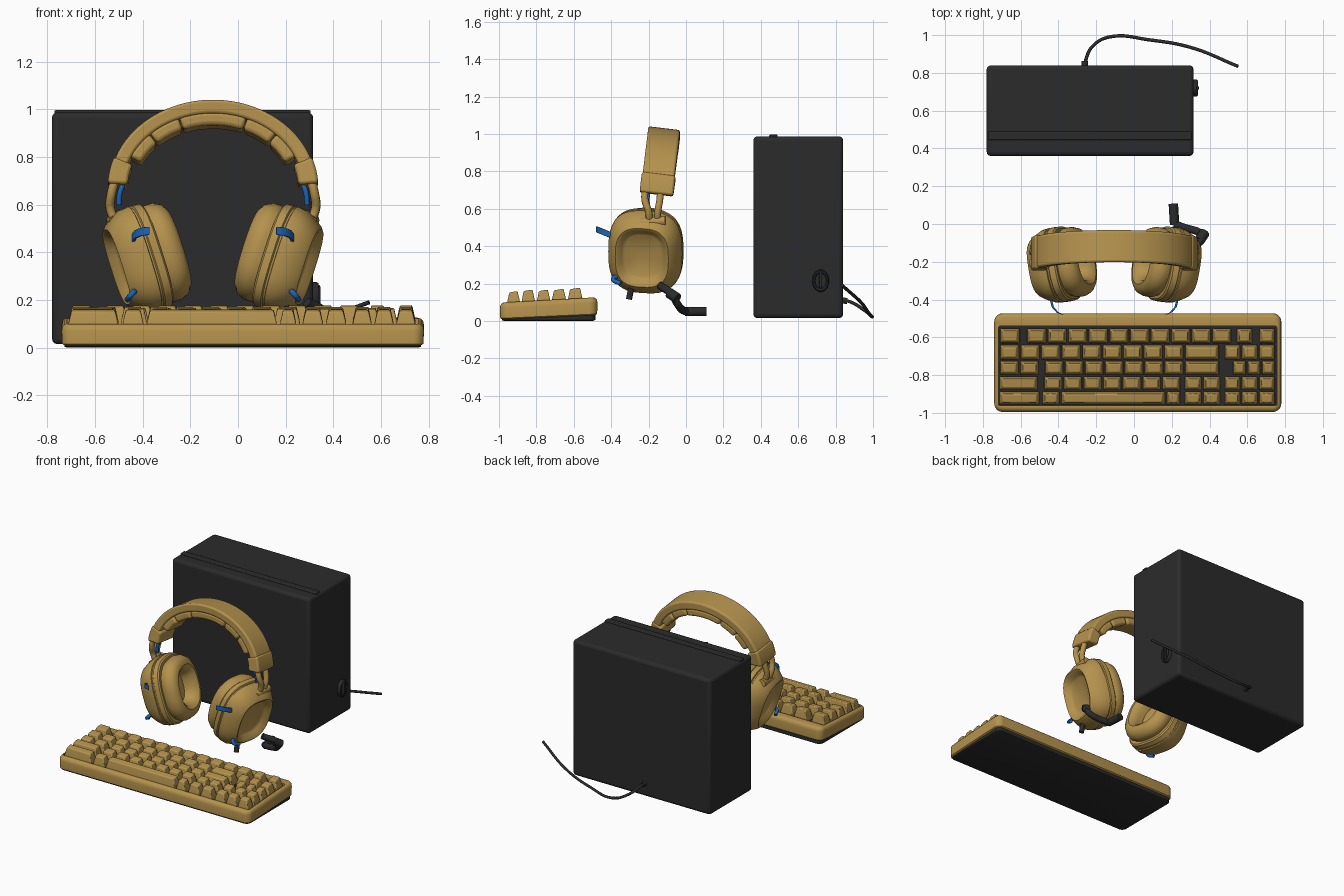
import bpy, bmesh, math
from mathutils import Vector as V

if "Cube" in bpy.data.objects:
    bpy.data.objects.remove(bpy.data.objects["Cube"])

def material(name, rgb):
    m = bpy.data.materials.new(name)
    m.diffuse_color = (*rgb, 1)
    m.use_nodes = True
    m.node_tree.nodes["Principled BSDF"].inputs["Base Color"].default_value = m.diffuse_color
    return m

GOLD = material("mustard_gold", (0.46, 0.29, 0.075))
DARK = material("charcoal", (0.024, 0.024, 0.025))
BLUE = material("blue", (0.012, 0.13, 0.48))
XC = -0.105                      # headset centre line

def finish(name, bm, mats, bevel=0, seg=2, angle=35):
    bmesh.ops.recalc_face_normals(bm, faces=bm.faces)
    me = bpy.data.meshes.new(name)
    bm.to_mesh(me)
    bm.free()
    ob = bpy.data.objects.new(name, me)
    bpy.context.collection.objects.link(ob)
    for m in mats:
        me.materials.append(m)
    if bevel:
        b = ob.modifiers.new("bevel", 'BEVEL')
        b.width, b.segments, b.limit_method = bevel, seg, 'ANGLE'
    bpy.ops.object.select_all(action='DESELECT')
    ob.select_set(True)
    bpy.context.view_layer.objects.active = ob
    bpy.ops.object.shade_smooth_by_angle(angle=math.radians(angle))
    return ob

def loft(bm, loops):
    """Skin closed loops of equal length, with capped ends; returns the end cap."""
    rings = [[bm.verts.new(p) for p in lp] for lp in loops]
    n = len(rings[0])
    for a, b in zip(rings, rings[1:]):
        for i in range(n):
            bm.faces.new((a[i], a[(i + 1) % n], b[(i + 1) % n], b[i]))
    bm.faces.new(rings[0])
    return bm.faces.new(rings[-1])

def box(name, x0, x1, y0, y1, z0, z1, mat, bevel):
    bm = bmesh.new()
    loft(bm, [[(x0, y0, z), (x1, y0, z), (x1, y1, z), (x0, y1, z)] for z in (z0, z1)])
    return finish(name, bm, [mat], bevel, 3)

def tube(name, pts, r, mat, smooth=True):
    cu = bpy.data.curves.new(name, 'CURVE')
    cu.dimensions, cu.bevel_depth, cu.bevel_resolution = '3D', r, 3
    cu.use_fill_caps = True
    if smooth:
        sp = cu.splines.new('BEZIER')
        sp.bezier_points.add(len(pts) - 1)
        for bp, p in zip(sp.bezier_points, pts):
            bp.co = p
            bp.handle_left_type = bp.handle_right_type = 'AUTO'
    else:
        sp = cu.splines.new('POLY')
        sp.points.add(len(pts) - 1)
        for bp, p in zip(sp.points, pts):
            bp.co = (*p, 1)
    cu.materials.append(mat)
    ob = bpy.data.objects.new(name, cu)
    bpy.context.collection.objects.link(ob)
    bpy.ops.object.select_all(action='DESELECT')
    ob.select_set(True)
    bpy.context.view_layer.objects.active = ob
    bpy.ops.object.convert(target='MESH')
    bpy.ops.object.shade_smooth_by_angle(angle=math.radians(45))

# ---- computer case, front lip, knob and cable
box("computer_case", -0.78, 0.315, 0.36, 0.84, 0.015, 0.987, DARK, 0.022)
box("case_top_strip", -0.77, 0.305, 0.445, 0.49, 0.97, 0.996, DARK, 0.006)
bm = bmesh.new()
def oval(x, k, n=28):
    return [(x, 0.72 + 0.045 * k * math.cos(i * math.tau / n),
             0.215 + 0.06 * k * math.sin(i * math.tau / n)) for i in range(n)]
loft(bm, [oval(0.305, 1), oval(0.33, 1), oval(0.338, 0.9), oval(0.336, 0.75), oval(0.328, 0.65)])
finish("case_knob", bm, [DARK])
box("knob_bar", 0.32, 0.345, 0.712, 0.728, 0.175, 0.262, DARK, 0.005)
tube("power_cable", [(-0.26, 0.83, 0.11), (-0.255, 0.87, 0.105), (-0.21, 0.95, 0.06),
     (-0.12, 0.992, 0.025), (0.08, 0.975, 0.045), (0.3, 0.935, 0.1), (0.55, 0.835, 0.19)], 0.009, DARK)
tube("cable_plug", [(-0.26, 0.83, 0.11), (-0.26, 0.862, 0.107)], 0.017, DARK, False)

# ---- keyboard body: rounded tray, dark well floor
def rrect(x0, x1, y0, y1, r, z, slope, n=6):
    out = []
    for cx, cy, a0 in ((x1 - r, y1 - r, 0), (x0 + r, y1 - r, 90), (x0 + r, y0 + r, 180), (x1 - r, y0 + r, 270)):
        for i in range(n + 1):
            a = math.radians(a0 + 90 * i / n)
            x, y = cx + r * math.cos(a), cy + r * math.sin(a)
            out.append((x, y, z + slope * (y + 1)))
    return out

def ring(inset, z, slope):
    return rrect(-0.74 + inset, 0.78 - inset, -0.995 + inset, -0.473 - inset, max(0.045 - inset, 0.008), z, slope)
bm = bmesh.new()
well = lambda z: rrect(-0.718, 0.757, -0.962, -0.54, 0.012, z, 0.055)
floor = loft(bm, [ring(0.015, 0.006, 0.045), ring(0.002, 0.014, 0.045), ring(0, 0.07, 0.05), ring(0.003, 0.084, 0.055),
                  ring(0.011, 0.094, 0.055), ring(0.022, 0.098, 0.055), well(0.097), well(0.07)])
floor.material_index = 1
finish("keyboard_body", bm, [GOLD, DARK])
bm = bmesh.new()
loft(bm, [ring(0.022, 0, 0.001), ring(0.012, 0.004, 0.003), ring(0.012, 0.009, 0.045)])
finish("keyboard_base", bm, [DARK])

# ---- keycaps: tapered blocks, row by row
def spread(x0, x1, n, gap=0.008):
    w = (x1 - x0) / n
    return [(x0 + i * w + gap / 2, x0 + (i + 1) * w - gap / 2) for i in range(n)]
pad = spread(0.545, 0.75, 2)
rows = [  # front y, back y, top height, key spans
    (-0.632, -0.552, 0.178, spread(-0.713, -0.6, 1) + spread(-0.57, 0.52, 10) + spread(0.54, 0.63, 1) + spread(0.66, 0.75, 1)),
    (-0.718, -0.640, 0.172, spread(-0.713, 0.265, 9) + [(0.27, 0.45)] + spread(0.475, 0.75, 3)),
    (-0.798, -0.724, 0.168, spread(-0.713, -0.5, 2) + spread(-0.475, 0.265, 7) + [(0.27, 0.45)] + spread(0.52, 0.75, 3)),
    (-0.880, -0.806, 0.168, [(-0.713, -0.51)] + spread(-0.48, 0.25, 7) + spread(0.265, 0.46, 2) + spread(0.475, 0.75, 3)),
    (-0.957, -0.886, 0.160, [(-0.713, -0.5)] + spread(-0.49, -0.39, 1) + [(-0.385, 0.165)] + spread(0.17, 0.25, 1)
     + spread(0.265, 0.46, 2) + spread(0.475, 0.75, 3))]
bm = bmesh.new()
for y0, y1, zt, spans in rows:
    zb = 0.072 + 0.055 * (y0 + 1)
    for x0, x1 in spans:
        c = lambda i, f, b, z, dz: [(x0 + i, y0 + f, z - dz), (x1 - i, y0 + f, z - dz), (x1 - i, y1 - b, z), (x0 + i, y1 - b, z)]
        loft(bm, [c(0, 0, 0, zb, 0), c(0.003, 0.002, 0.002, zb + 0.03, 0), c(0.015, 0.012, 0.015, zt, 0.008)])
finish("keycaps", bm, [GOLD], 0.006, 2)

# ---- headset: ear cups lofted along a tilted axis, mirrored about XC
A = V((0.95, -0.17, -0.30)).normalized()             # outward
U = V((0.30, 0, 0.95))
U = (U - A * U.dot(A)).normalized()                  # up
W = U.cross(A)                                       # across
C = V((0.285, -0.215, 0.375))

def mirror(p, s):
    return (XC + s * p[0], p[1], p[2])

def cup_ring(s, k, squareness, side, n=48):
    out = []
    for i in range(n):
        a = i * math.tau / n
        c, d = math.cos(a), math.sin(a)
        e = 2 / squareness
        p = C + A * s + W * (0.2 * k * math.copysign(abs(c) ** e, c)) + U * (0.228 * k * math.copysign(abs(d) ** e, d))
        out.append(mirror(p, side))
    return out

CUSHION = [(-0.05, 0.05), (-0.055, 0.44), (-0.10, 0.47), (-0.13, 0.54), (-0.146, 0.65), (-0.143, 0.76),
           (-0.125, 0.87), (-0.095, 0.93), (-0.065, 0.93), (-0.045, 0.88), (-0.02, 0.85)]
SHELL = [(-0.045, 0.8), (-0.045, 0.95), (-0.037, 0.99), (-0.005, 1.0), (0.0, 0.965), (0.008, 0.965), (0.011, 1.0),
         (0.045, 0.98), (0.08, 0.90), (0.115, 0.79), (0.127, 0.72), (0.122, 0.66), (0.095, 0.57), (0.085, 0.5), (0.082, 0.05)]

def strap(name, pts, half, side):
    bm = bmesh.new()
    loft(bm, [[mirror((x + dx, y, z + dz), side) for dx, dz in
               ((-.006, -half), (.006, -half), (.006, half), (-.006, half))] for x, y, z in pts])
    finish(name, bm, [BLUE], 0.003)

for side, tag in ((-1, "left"), (1, "right")):
    for part, prof, sq in (("ear_cushion", CUSHION, 2.4), ("ear_shell", SHELL, 2.8)):
        bm = bmesh.new()
        loft(bm, [cup_ring(s, k, sq, side) for s, k in prof])
        finish(tag + "_" + part, bm, [GOLD])
    # twin hanger rods and the yoke they meet in
    for i, y in enumerate((-0.215, -0.135)):
        tube(f"{tag}_hanger_rod_{i}", [mirror(p, side) for p in
             ((0.405, y, 0.72), (0.425, y - 0.005, 0.65), (0.43, y * 0.6 - 0.07, 0.58), (0.39, y * 0.6 - 0.07, 0.5))], 0.019, GOLD)
    tube(tag + "_yoke", [mirror(p, side) for p in ((0.41, -0.24, 0.525), (0.42, -0.11, 0.535))], 0.027, GOLD)
    # blue wires
    strap(tag + "_cup_strap", [(0.345, -0.36, 0.452), (0.335, -0.40, 0.458), (0.325, -0.44, 0.475),
                               (0.30, -0.468, 0.486), (0.27, -0.48, 0.49)], 0.017, side)
    tube(tag + "_lower_wire", [mirror(p, side) for p in ((0.325, -0.35, 0.24), (0.34, -0.39, 0.225), (0.36, -0.35, 0.2))], 0.012, BLUE)
    tube(tag + "_band_wire", [mirror(p, side) for p in ((0.375, -0.2, 0.69), (0.39, -0.205, 0.65), (0.395, -0.2, 0.6))], 0.011, BLUE)

# ---- headband: leaning elliptical arch with end sleeves and segmented inner padding
def arch(name, t0, t1, inner, outer, half, bevel, seg=2):
    n = max(6, int((t1 - t0) / 4))
    loops = []
    for i in range(n + 1):
        t = math.radians(t0 + (t1 - t0) * i / n)
        x, z = 0.4 * math.cos(t), 0.66 + 0.335 * math.sin(t)
        nx, nz = V((math.cos(t) / 0.4, math.sin(t) / 0.335)).normalized()
        y = -0.158 + 0.13 * (z - 0.68)
        loops.append([(XC + x + nx * o, y + w, z + nz * o - 0.12 * w)
                      for o, w in ((inner, -half), (outer, -half), (outer, half), (inner, half))])
    bm = bmesh.new()
    loft(bm, loops)
    finish(name, bm, [GOLD], bevel, seg)

arch("headband", 8, 172, -0.022, 0.036, 0.085, 0.012, 3)
arch("right_band_sleeve", 3, 20, -0.042, 0.042, 0.09, 0.012)
arch("left_band_sleeve", 160, 177, -0.042, 0.042, 0.09, 0.012)
for i, (a, b) in enumerate(((25, 46), (46.5, 68), (68.5, 111.5), (112, 133.5), (134, 155))):
    arch(f"band_padding_{i}", a, b, -0.07, -0.015, 0.08, 0.016, 3)

# ---- microphone boom and jack on the right cup
tube("mic_boom", [(0.29, -0.14, 0.19), (0.36, -0.075, 0.14), (0.345, -0.045, 0.09), (0.27, -0.02, 0.06), (0.215, 0.0, 0.05)], 0.021, DARK)
tube("mic_joint", [(0.345, -0.09, 0.15), (0.375, -0.045, 0.12)], 0.028, DARK, False)
tube("mic_capsule", [(0.215, -0.005, 0.05), (0.213, 0.03, 0.05), (0.208, 0.108, 0.05)], 0.025, DARK)
tube("jack_stub", [(0.2, -0.29, 0.19), (0.2, -0.305, 0.115)], 0.017, DARK, False)
